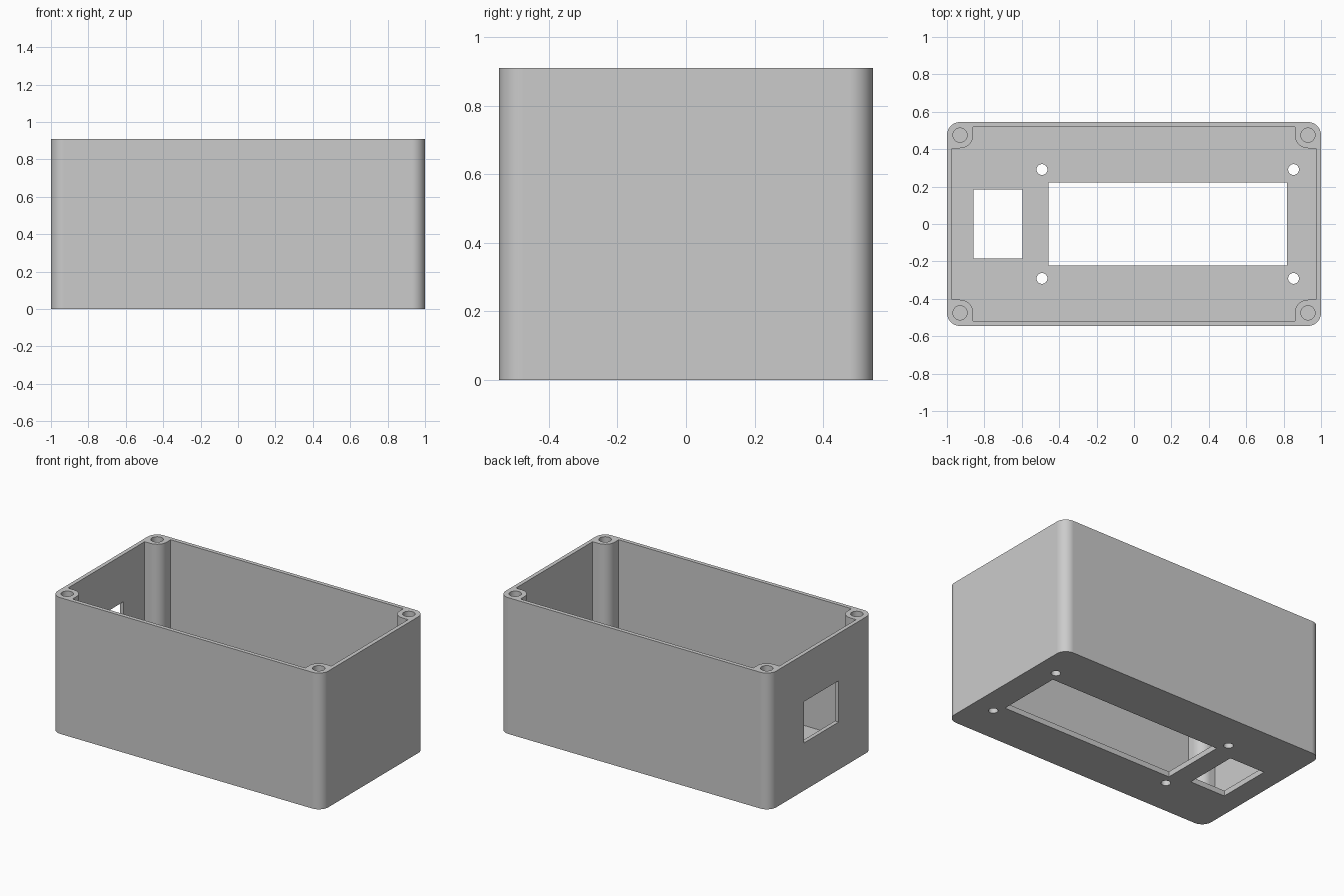
import bpy, bmesh, math

default = bpy.data.objects.get("Cube")
if default:
    bpy.data.objects.remove(default, do_unlink=True)

HALF_X, HALF_Y, HEIGHT = 1.0, 0.545, 0.91
WALL, FLOOR, RADIUS = 0.027, 0.036, 0.07
BOSS_X, BOSS_Y = HALF_X - RADIUS, HALF_Y - RADIUS
CORNERS = [(1, 1), (-1, 1), (-1, -1), (1, -1)]
STEPS = 12

grey = bpy.data.materials.new("grey plastic")
grey.use_nodes = True
grey.diffuse_color = (0.6, 0.6, 0.6, 1)
grey.node_tree.nodes["Principled BSDF"].inputs["Base Color"].default_value = grey.diffuse_color


def arc(cx, cy, radius, start, end, steps=STEPS):
    angles = [math.radians(start + (end - start) * i / steps) for i in range(steps + 1)]
    return [(cx + radius * math.cos(a), cy + radius * math.sin(a)) for a in angles]


def prism(name, outline, low, high):
    """Extrude a flat outline from z = low to z = high."""
    bm = bmesh.new()
    base = bm.faces.new([bm.verts.new((x, y, low)) for x, y in outline])
    top = bmesh.ops.extrude_face_region(bm, geom=[base])["geom"]
    verts = [v for v in top if isinstance(v, bmesh.types.BMVert)]
    bmesh.ops.translate(bm, verts=verts, vec=(0, 0, high - low))
    bmesh.ops.recalc_face_normals(bm, faces=bm.faces)
    mesh = bpy.data.meshes.new(name)
    bm.to_mesh(mesh)
    bm.free()
    obj = bpy.data.objects.new(name, mesh)
    bpy.context.scene.collection.objects.link(obj)
    return obj


def rectangle(x0, x1, y0, y1):
    return [(x0, y0), (x1, y0), (x1, y1), (x0, y1)]


def circle(x, y, radius):
    return arc(x, y, radius, 0, 360, 32)[:-1]


# Outer body with rounded vertical corners
outline = []
for i, (sx, sy) in enumerate(CORNERS):
    outline += arc(sx * BOSS_X, sy * BOSS_Y, RADIUS, 90 * i, 90 * i + 90)
body = prism("enclosure_body", outline, 0, HEIGHT)

# Cavity, notched at each corner to leave a round-nosed screw boss
cavity = []
for sx, sy in CORNERS:
    notch = [(HALF_X - WALL, BOSS_Y - RADIUS)]
    notch += arc(BOSS_X, BOSS_Y, RADIUS, 270, 180)
    notch.append((BOSS_X - RADIUS, HALF_Y - WALL))
    points = [(sx * x, sy * y) for x, y in notch]
    cavity += points if sx * sy > 0 else points[::-1]
cutters = [prism("cavity_cutter", cavity, FLOOR, HEIGHT + 0.1)]

# Blind screw holes in the bosses
for sx, sy in CORNERS:
    cutters.append(prism("boss_hole_cutter", circle(sx * BOSS_X, sy * BOSS_Y, 0.038),
                         HEIGHT - 0.36, HEIGHT + 0.1))

# Display opening, switch opening and display mounting holes in the floor
floor_cuts = [rectangle(-0.458, 0.819, -0.222, 0.222),
              rectangle(-0.858, -0.597, -0.184, 0.184)]
floor_cuts += [circle(x, y, 0.029) for x in (-0.492, 0.853) for y in (-0.291, 0.291)]
for cut in floor_cuts:
    cutters.append(prism("floor_cutter", cut, -0.1, FLOOR + 0.05))

# Connector opening in the end wall
cutters.append(prism("end_wall_cutter", rectangle(-1.1, -0.95, -0.183, 0.183), 0.318, 0.594))

for cutter in cutters:
    cutter.hide_render = True
    mod = body.modifiers.new(cutter.name, 'BOOLEAN')
    mod.operation, mod.solver, mod.object = 'DIFFERENCE', 'EXACT', cutter

# Bake the cuts and drop the helpers
graph = bpy.context.evaluated_depsgraph_get()
body.data = bpy.data.meshes.new_from_object(body.evaluated_get(graph))
body.modifiers.clear()
for cutter in cutters:
    bpy.data.objects.remove(cutter, do_unlink=True)
body.data.materials.clear()
body.data.materials.append(grey)

# Smooth the rounded faces, keep flat walls flat
bpy.ops.object.select_all(action='DESELECT')
body.select_set(True)
bpy.context.view_layer.objects.active = body
bpy.ops.object.shade_smooth_by_angle(angle=math.radians(30))
weighted = body.modifiers.new("flat_walls", 'WEIGHTED_NORMAL')
weighted.keep_sharp = True
